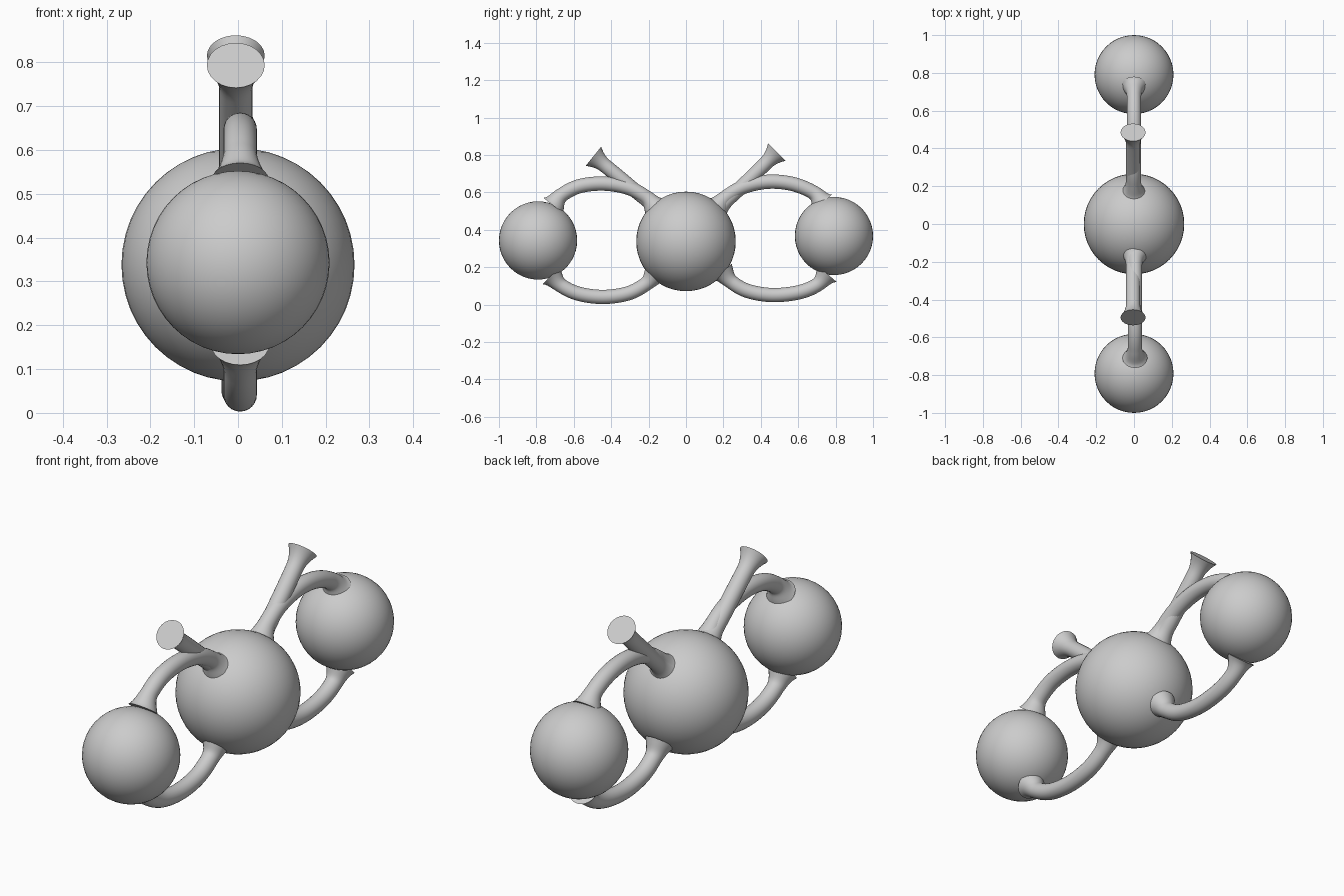
import bpy, bmesh, math
from mathutils import Vector

if "Cube" in bpy.data.objects:
    bpy.data.objects.remove(bpy.data.objects["Cube"])

grey = bpy.data.materials.new("plain grey")
grey.use_nodes = True
grey.diffuse_color = (0.6, 0.6, 0.6, 1)
grey.node_tree.nodes["Principled BSDF"].inputs["Base Color"].default_value = (0.6, 0.6, 0.6, 1)


def finish(obj, angle):
    obj.data.materials.append(grey)
    bpy.ops.object.select_all(action='DESELECT')
    obj.select_set(True)
    bpy.context.view_layer.objects.active = obj
    bpy.ops.object.shade_smooth_by_angle(angle=math.radians(angle))


def ball(name, y, z, radius):
    bpy.ops.mesh.primitive_uv_sphere_add(segments=48, ring_count=24, radius=radius, location=(0, y, z))
    obj = bpy.context.object
    obj.name = name
    finish(obj, 60)


def smooth_path(points, steps=10):
    """Spline through (y, z) points, mirrored at its ends."""
    p = [Vector((0, y, z)) for y, z in points]
    p = [2 * p[0] - p[1]] + p + [2 * p[-1] - p[-2]]
    out = []
    for a, b, c, d in zip(p, p[1:], p[2:], p[3:]):
        for i in range(steps):
            t = i / steps
            out.append(0.5 * (2 * b + (c - a) * t + (2 * a - 5 * b + 4 * c - d) * t * t
                              + (3 * b - a - 3 * c + d) * t ** 3))
    return out + [p[-2]]


def flared_tube(name, points, x=0.0, radius=0.038, flare=0.066, reach=0.085, sides=24):
    """Round tube in the yz plane that widens to a flat disc at both ends."""
    path = smooth_path(points)
    dist = [0.0]
    for a, b in zip(path, path[1:]):
        dist.append(dist[-1] + (b - a).length)
    bm = bmesh.new()
    rings = []
    for i, p in enumerate(path):
        tangent = (path[min(i + 1, len(path) - 1)] - path[max(i - 1, 0)]).normalized()
        side = Vector((1, 0, 0))
        up = tangent.cross(side)
        near = max(0, 1 - min(dist[i], dist[-1] - dist[i]) / reach)
        r = radius + (flare - radius) * near ** 2
        rings.append([bm.verts.new(p + r * (math.cos(a) * side + math.sin(a) * up))
                      for a in (2 * math.pi * k / sides for k in range(sides))])
    for r0, r1 in zip(rings, rings[1:]):
        for k in range(sides):
            n = (k + 1) % sides
            bm.faces.new((r0[k], r0[n], r1[n], r1[k]))
    bm.faces.new(rings[0])
    bm.faces.new(rings[-1])
    bmesh.ops.recalc_face_normals(bm, faces=bm.faces)
    mesh = bpy.data.meshes.new(name)
    bm.to_mesh(mesh)
    bm.free()
    obj = bpy.data.objects.new(name, mesh)
    obj.location.x = x
    bpy.context.collection.objects.link(obj)
    finish(obj, 40)


# Three balls in a row
ball("centre_ball", 0, 0.338, 0.266)
ball("front_ball", -0.791, 0.343, 0.209)
ball("back_ball", 0.791, 0.367, 0.209)

# Curved tubes linking the balls
flared_tube("front_upper_arch", [(-0.71, 0.53), (-0.665, 0.585), (-0.57, 0.633), (-0.44, 0.647),
                                 (-0.31, 0.625), (-0.215, 0.575), (-0.165, 0.52)], 0.005)
flared_tube("back_upper_arch", [(0.73, 0.545), (0.68, 0.60), (0.57, 0.645), (0.44, 0.657),
                                (0.31, 0.63), (0.215, 0.575), (0.165, 0.52)])
flared_tube("front_lower_arch", [(-0.72, 0.155), (-0.665, 0.10), (-0.57, 0.057), (-0.44, 0.041),
                                 (-0.31, 0.06), (-0.215, 0.11), (-0.165, 0.165)], 0.005)
flared_tube("back_lower_arch", [(0.755, 0.165), (0.70, 0.105), (0.60, 0.065), (0.46, 0.051),
                                (0.33, 0.073), (0.245, 0.12), (0.195, 0.175)])

# Straight horns rising from the centre ball
flared_tube("front_horn", [(-0.15, 0.515), (-0.26, 0.60), (-0.38, 0.70), (-0.495, 0.793)], -0.005)
flared_tube("back_horn", [(0.165, 0.51), (0.27, 0.605), (0.38, 0.71), (0.485, 0.815)], -0.005)
